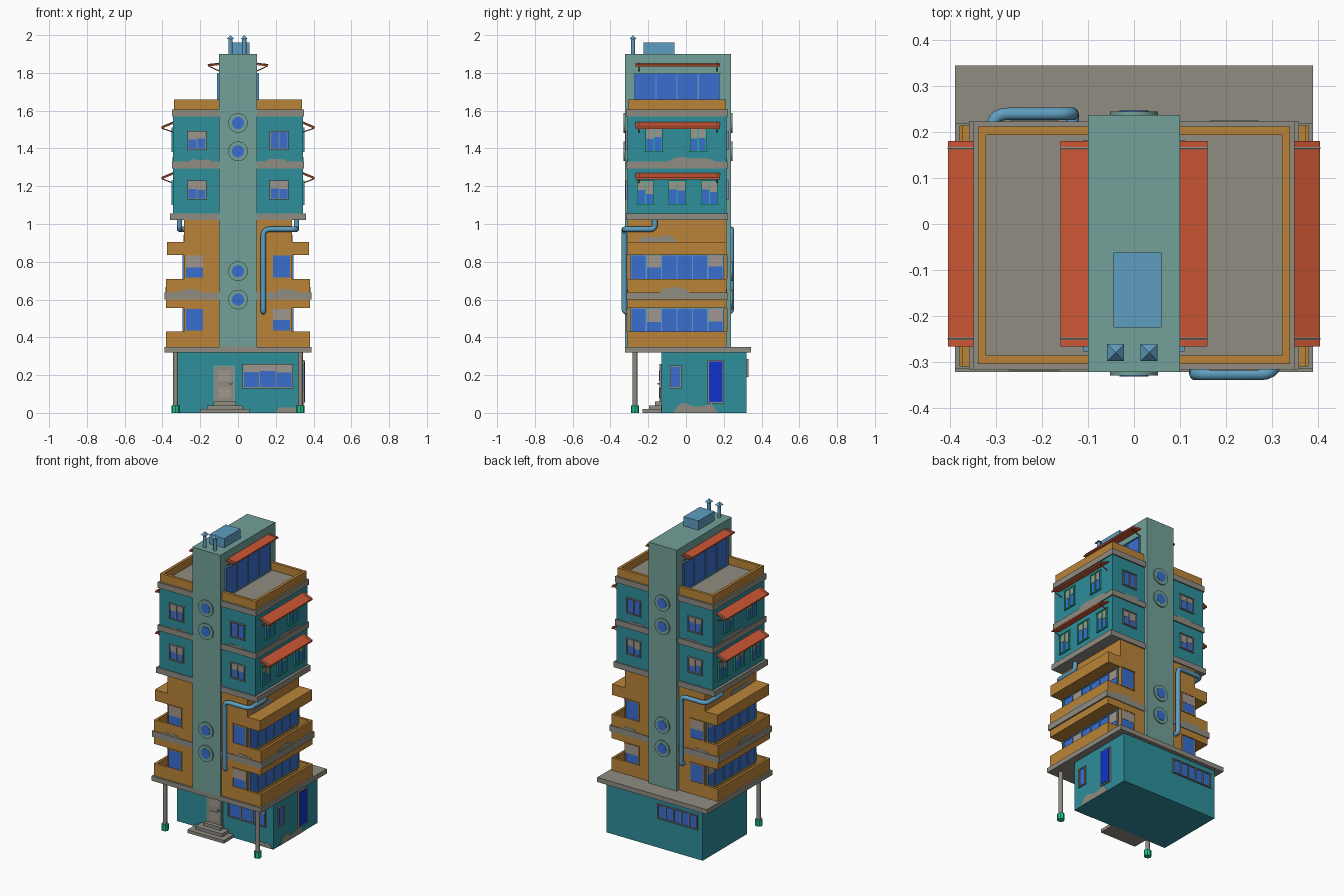
import bpy, bmesh, math, random
from mathutils import Vector, Matrix

if "Cube" in bpy.data.objects:
    bpy.data.objects.remove(bpy.data.objects["Cube"])
random.seed(4)

def lin(c):
    c /= 255
    return c / 12.92 if c <= 0.04045 else ((c + 0.055) / 1.055) ** 2.4

PALETTE = dict(teal=(46, 142, 155), ochre=(186, 132, 56), concrete=(144, 140, 130),
               tower_green=(115, 160, 152), awning_red=(204, 86, 52), glass_blue=(56, 110, 208),
               pipe_blue=(95, 158, 192), foot_green=(32, 192, 140), deep_blue=(16, 50, 205),
               curtain=(160, 150, 142))
MATS = {}
for key, rgb in PALETTE.items():
    MATS[key] = bpy.data.materials.new(key)
    MATS[key].diffuse_color = (*[lin(v) for v in rgb], 1)

def finish(name, bm, mats, smooth=False):
    bmesh.ops.recalc_face_normals(bm, faces=bm.faces)
    me = bpy.data.meshes.new(name)
    bm.to_mesh(me)
    bm.free()
    for m in mats:
        me.materials.append(MATS[m])
    ob = bpy.data.objects.new(name, me)
    bpy.context.collection.objects.link(ob)
    if smooth:
        bpy.ops.object.select_all(action='DESELECT')
        ob.select_set(True)
        bpy.context.view_layer.objects.active = ob
        bpy.ops.object.shade_smooth_by_angle(angle=math.radians(40))
    return ob

def boxes(name, items):
    """One object from (x0,x1,y0,y1,z0,z1,material) boxes."""
    bm = bmesh.new()
    mats = []
    for x0, x1, y0, y1, z0, z1, m in items:
        if m not in mats:
            mats.append(m)
        mtx = Matrix.Translation(((x0+x1)/2, (y0+y1)/2, (z0+z1)/2)) @ \
            Matrix.Diagonal((abs(x1-x0), abs(y1-y0), abs(z1-z0), 1))
        vs = bmesh.ops.create_cube(bm, size=1, matrix=mtx)['verts']
        for f in {f for v in vs for f in v.link_faces}:
            f.material_index = mats.index(m)
    return finish(name, bm, mats)

def prism(name, pts, vec, mat):
    bm = bmesh.new()
    f = bm.faces.new([bm.verts.new(p) for p in pts])
    r = bmesh.ops.extrude_face_region(bm, geom=[f])
    bmesh.ops.translate(bm, vec=vec, verts=[v for v in r['geom'] if isinstance(v, bmesh.types.BMVert)])
    return finish(name, bm, [mat])

def rod(name, a, b, r, mat, r2=None, seg=16):
    a, b = Vector(a), Vector(b)
    bm = bmesh.new()
    q = (b - a).to_track_quat('Z', 'Y').to_matrix().to_4x4()
    bmesh.ops.create_cone(bm, cap_ends=True, segments=seg, radius1=r, radius2=r if r2 is None else r2,
                          depth=(b - a).length, matrix=Matrix.Translation((a + b) / 2) @ q)
    return finish(name, bm, [mat], seg > 8)

def on_wall(axis, sign, plane, u0, u1, z0, z1, d0, d1, m):
    a, b = sorted((plane + sign*d0, plane + sign*d1))
    return (u0, u1, a, b, z0, z1, m) if axis == 'y' else (a, b, u0, u1, z0, z1, m)

def window(name, axis, sign, plane, u0, u1, z0, z1, panes=2, frame='concrete', drop=0.0, t=0.006, d=0.010):
    """Glass plate with frame, mullions and a stepped curtain hanging from the top."""
    W = lambda *a: on_wall(axis, sign, plane, *a)
    it = [W(u0, u1, z0, z1, -0.002, 0.003, 'glass_blue')]
    for a in (z0, z1 - t):
        it.append(W(u0 - 0.003, u1 + 0.003, a, a + t, 0, d, frame))
    for i in range(panes + 1):
        c = u0 + (u1 - u0 - t) * i / panes
        it.append(W(c, c + t, z0, z1, 0, d - 0.001 * (0 < i < panes), frame))
    if drop:
        for i in range(panes):
            a, b = u0 + (u1-u0)*i/panes, u0 + (u1-u0)*(i+1)/panes
            k = drop * random.uniform(0.7, 1.2) * (panes < 4 or i in (1, panes - 1))
            if k:
                it.append(W(a, b, z1 - (z1-z0)*k, z1, 0, 0.0045, 'curtain'))
    boxes(name, it)

def patch(axis, sign, plane, u0, u1, z0, h):
    """Ragged bare plaster patch on a wall."""
    n, p = 7, plane + sign * 0.0005
    uz = [(u0, z0)] + [(u0 + (u1-u0)*i/n, z0 + h*random.uniform(0.6, 1)) for i in range(1, n)] + [(u1, z0)]
    pts = [(u, p, z) if axis == 'y' else (p, u, z) for u, z in uz]
    prism('plaster_patch', pts, (0, sign*0.002, 0) if axis == 'y' else (sign*0.002, 0, 0), 'concrete')

Y0, Y1 = -0.31, 0.215            # front and back walls of the storeys
FB = (('front', -1, Y0), ('back', 1, Y1))
LR = (('left', -1), ('right', 1))

# Ground floor, slab, steps, posts
boxes('ground_floor', [(-.343, .343, -.13, .32, 0, .325, 'teal')])
boxes('ground_slab', [(-.39, .39, -.322, .345, .32, .35, 'concrete')])
boxes('entrance_steps', [(-.2+.035*i, .06-.035*i, -.23+.033*i, -.125, .02*i, .02*i+.02, 'concrete') for i in range(3)])
boxes('entrance_door', [(-.13, -.015, -.136, -.12, .06, .25, 'tower_green'), (-.122, -.023, -.139, -.12, .06, .243, 'concrete'),
                        (-.105, -.04, -.142, -.13, .17, .225, 'curtain'), (-.105, -.04, -.142, -.13, .08, .135, 'curtain'),
                        (-.045, -.03, -.15, -.13, .15, .157, 'pipe_blue')])
window('shop_window', 'y', -1, -.13, .025, .29, .13, .26, 3, drop=.4)
window('side_window', 'x', 1, .343, -.085, -.025, .13, .25, 1)
window('back_window', 'y', 1, .32, -.31, -.025, .19, .285, 5)
boxes('side_door', [(.34, .353, .115, .2, .05, .28, 'concrete'), (.34, .356, .123, .192, .057, .273, 'deep_blue')])
for side, s in LR:
    rod('post_' + side, (s*.33, -.27, .03), (s*.33, -.27, .325), .013, 'concrete')
    rod('post_foot_' + side, (s*.33, -.27, 0), (s*.33, -.27, .04), .022, 'foot_green', seg=8)

# Lower tower with side balconies
boxes('lower_core', [(-.285, .285, Y0, Y1, .345, 1.025, 'ochre')])
for side, s in LR:
    def balcony(z0, zf, z1):
        t, o, i = .015, s*.38, s*.365
        lo, hi = sorted((s*.28, o))
        ra, rb = sorted((i, o))
        return [(lo, hi, Y0, Y1, z0, zf, 'ochre'), (ra, rb, Y0, Y1, zf, z1, 'ochre'),
                (lo, hi, Y0, Y0 + t, zf, z1, 'ochre'), (lo, hi, Y1 - t, Y1, zf, z1, 'ochre')]
    boxes('balcony_low_' + side, balcony(.345, .365, .43))
    boxes('balcony_mid_' + side, balcony(.555, .645, .71))
    lo, hi = sorted((s*.28, s*.375))
    boxes('balcony_canopy_' + side, [(lo, hi, Y0, Y1, .835, .905, 'ochre')])
    for z0, z1 in ((.43, .555), (.71, .838)):
        window('balcony_window_' + side, 'x', s, .285*s, -.295, .2, z0 - .04, z1, 6, 'pipe_blue', drop=.4)
        for wall, d, p in FB:
            a, b = sorted((s*.18, s*.282))
            window(f'corner_window_{wall}_{side}', 'y', d, p, a, b, z0, z1, 1, 'ochre',
                   drop=.45 if (s < 0) == (z0 > .6) else 0, d=.006)
boxes('lower_band', [(-.39, .39, Y0 - .005, Y1 + .005, .6, .638, 'concrete')])

# Upper storeys, bands and roof parapet
boxes('upper_storeys', [(-.343, .343, Y0, Y1, 1.03, 1.6, 'teal')])
for z, x in ((1.02, .36), (1.295, .35), (1.57, .35)):
    boxes('floor_band', [(-x, x, Y0 - .007, Y1 + .008, z, z + .036, 'concrete')])
boxes('roof_parapet', [(-.34, -.322, -.305, .212, 1.6, 1.66, 'ochre'), (.322, .34, -.305, .212, 1.6, 1.66, 'ochre'),
                       (-.34, .34, -.305, -.287, 1.6, 1.66, 'ochre'), (-.34, .34, .194, .212, 1.6, 1.66, 'ochre')])
boxes('roof_deck', [(-.325, .325, -.29, .2, 1.59, 1.61, 'concrete')])
for side, s in LR:
    for a, b in ((-.215, -.125), (.02, .11)):
        window('upper_side_window', 'x', s, .343*s, a, b, 1.38, 1.51, 2, 'foot_green', .45)
    for a, b in ((-.26, -.17), (-.095, 0), (.08, .17)):
        window('middle_side_window', 'x', s, .343*s, a, b, 1.1, 1.23, 2, 'foot_green', .45)
    for wall, d, p in FB:
        a, b = sorted((s*.168, s*.268))
        for z in (1.13, 1.393):
            window(f'upper_window_{wall}', 'y', d, p, a, b, z, z + .1, 2,
                   drop=.5 if s < 0 or z < 1.2 else 0)

    # Awnings with struts
    for x0, x1, za, zb, zs in ((.34, .405, 1.272, 1.245, 1.215), (.34, .405, 1.54, 1.513, 1.485),
                               (.1, .16, 1.85, 1.843, 1.81)):
        prism('awning_' + side, [(s*x0, -.267, za), (s*x1, -.267, zb), (s*x1, -.267, zb - .009),
                                 (s*x0, -.267, za - .009)], (0, .448, 0), 'awning_red')
        for y in (-.25, .165):
            rod('awning_strut', (s*x0, y, zs), (s*(x1 - .003), y, zb - .006), .003, 'awning_red', seg=6)
            rod('awning_rail', (s*x0, y, za + .001), (s*x1, y, zb + .001), .003, 'concrete', seg=6)
    # Penthouse glazing
    window('penthouse_window_' + side, 'x', s, .1*s, -.275, .18, 1.612, 1.8, 4, 'pipe_blue')

# Central stair tower with portholes
boxes('stair_tower', [(-.1, .1, -.322, .237, .345, 1.9, 'tower_green')])
for d, p in ((-1, -.322), (1, .237)):
    for z in (.6, .75, 1.385, 1.535):
        rod('porthole_ring', (0, p - d*.005, z), (0, p + d*.008, z), .052, 'tower_green', seg=24)
        rod('porthole_glass', (0, p, z), (0, p + d*.010, z), .032, 'glass_blue', seg=24)

# Rooftop unit and chimneys
boxes('rooftop_unit', [(-.045, .06, -.225, -.062, 1.895, 1.96, 'pipe_blue')])
for x in (-.04, .033):
    rod('chimney', (x, -.28, 1.895), (x, -.28, 1.985), .011, 'pipe_blue', seg=12)
    cap = rod('chimney_cap', (0, 0, 0), (0, 0, .02), .026, 'pipe_blue', 0, 4)
    cap.data.transform(Matrix.Translation((x, -.28, 1.98)) @ Matrix.Rotation(math.pi/4, 4, 'Z'))

# Drain pipes: rounded path, second is the first turned half way round
path = [Vector(p) for p in ((.134, -.3, .535), (.134, -.327, .535), (.134, -.327, .972), (.31, -.327, .972),
                            (.31, -.165, .972), (.31, -.165, 1.025))]
pts = [path[0]]
for a, b, c in zip(path, path[1:], path[2:]):
    r = min(.035, (a-b).length*.45, (c-b).length*.45)
    p, q = b + (a-b).normalized()*r, b + (c-b).normalized()*r
    pts += [p*(1-t)**2 + b*2*t*(1-t) + q*t*t for t in (0, .2, .4, .6, .8, 1)]
pts.append(path[-1])
for k, name in ((1, 'drain_pipe_front'), (-1, 'drain_pipe_back')):
    cu = bpy.data.curves.new(name, 'CURVE')
    cu.dimensions, cu.bevel_depth, cu.bevel_resolution, cu.use_fill_caps = '3D', .014, 3, True
    sp = cu.splines.new('POLY')
    sp.points.add(len(pts) - 1)
    for v, w in zip(sp.points, pts):
        v.co = (w.x*k, w.y if k > 0 else -.087 - w.y, w.z, 1)
    cu.materials.append(MATS['pipe_blue'])
    ob = bpy.data.objects.new(name, cu)
    bpy.context.collection.objects.link(ob)
    bpy.ops.object.select_all(action='DESELECT')
    ob.select_set(True)
    bpy.context.view_layer.objects.active = ob
    bpy.ops.object.convert(target='MESH')
    bpy.ops.object.shade_smooth_by_angle(angle=math.radians(40))

# Bare plaster patches
patch('x', 1, .343, -.07, .17, 0, .055)
patch('y', -1, -.13, .2, .34, 0, .04)
for s in (-1, 1):
    patch('x', s, .343*s, -.1, .16, 1.33, .025)
    patch('x', s, .38*s, -.14, .02, .637, .03)
    patch('x', s, .285*s, -.26, -.04, .9, .045)
    for wall, d, p in FB:
        patch('y', d, p, s*.2 - .06, s*.2 + .06, 1.33, .015)
        patch('y', d, p, s*.26 - .06, s*.26 + .06, .637, .02)

for m in bpy.data.materials:
    if m.users and not m.is_grease_pencil:
        m.use_nodes = True
        m.node_tree.nodes["Principled BSDF"].inputs["Base Color"].default_value = m.diffuse_color
